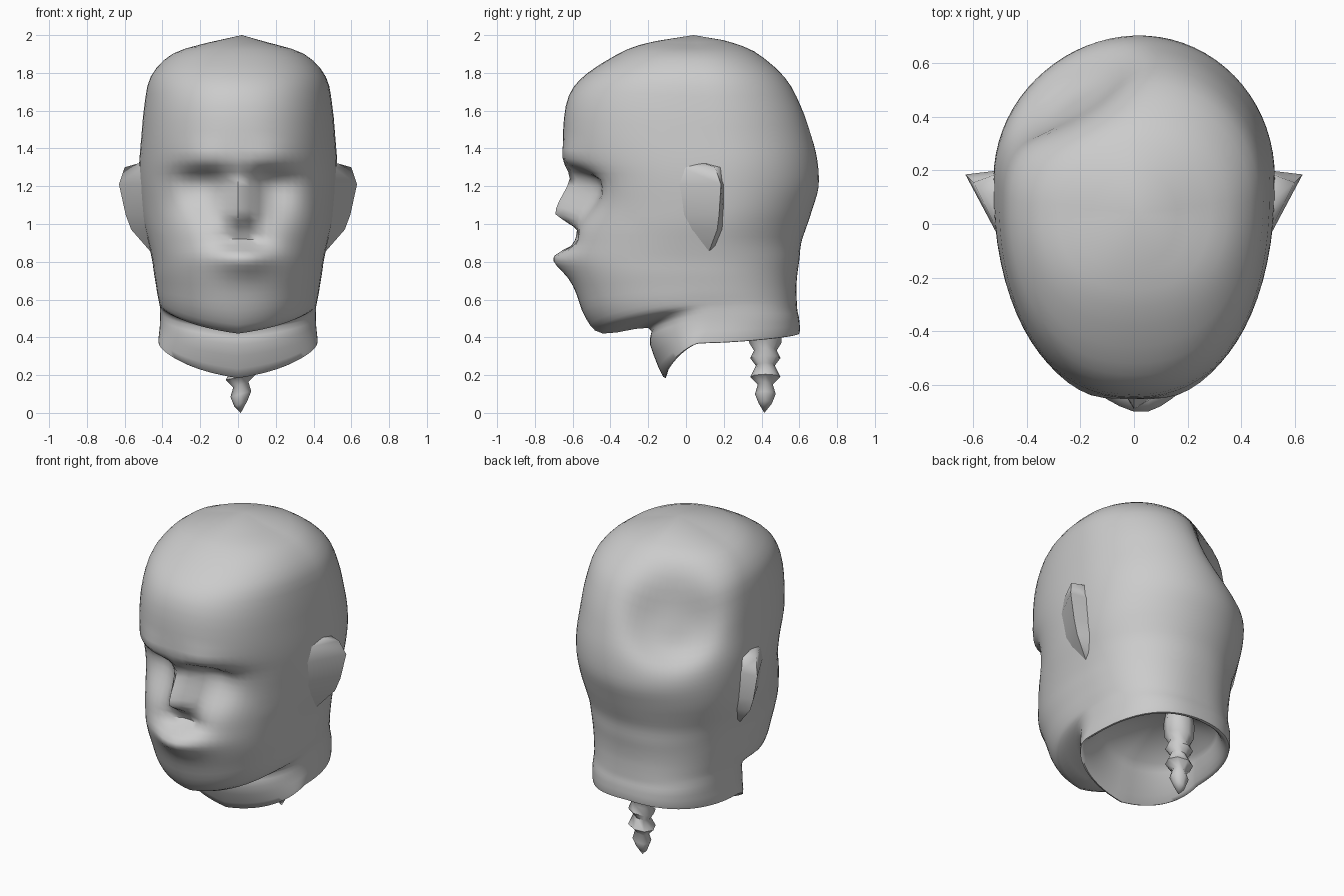
import bpy, bmesh, math
from mathutils import Vector

if "Cube" in bpy.data.objects:
    bpy.data.objects.remove(bpy.data.objects["Cube"])


def finish(name, bm, angle=60):
    bmesh.ops.recalc_face_normals(bm, faces=bm.faces)
    me = bpy.data.meshes.new(name)
    bm.to_mesh(me)
    bm.free()
    ob = bpy.data.objects.new(name, me)
    bpy.context.collection.objects.link(ob)
    bpy.ops.object.select_all(action='DESELECT')
    ob.select_set(True)
    bpy.context.view_layer.objects.active = ob
    bpy.ops.object.shade_smooth_by_angle(angle=math.radians(angle))
    return ob


def loft(bm, rings, start, end):
    vs = [[bm.verts.new(p) for p in r] for r in rings]
    n = len(vs[0])
    for a, b in zip(vs, vs[1:]):
        for i in range(n):
            j = (i + 1) % n
            bm.faces.new((a[i], a[j], b[j], b[i]))
    for ring, tip in ((vs[0], start), (vs[-1], end)):
        t = bm.verts.new(tip)
        for i in range(n):
            bm.faces.new((ring[i], ring[(i + 1) % n], t))


def spow(v, p):
    return math.copysign(abs(v) ** p, v)


# Head sections: front y, front z, back y, back z, half width, side y, side z
SECTIONS = [
    (-.15, 1.97, .20, 1.975, .16, .04, 1.96),
    (-.31, 1.925, .37, 1.92, .35, .06, 1.90),
    (-.52, 1.80, .54, 1.79, .465, .10, 1.78),
    (-.62, 1.68, .63, 1.64, .50, .13, 1.62),
    (-.65, 1.50, .68, 1.48, .515, .15, 1.46),
    (-.635, 1.35, .705, 1.34, .525, .17, 1.33),
    (-.595, 1.24, .705, 1.20, .525, .17, 1.22),
    (-.575, 1.12, .67, 1.08, .515, .17, 1.10),
    (-.575, 1.02, .64, .99, .50, .15, 1.00),
    (-.60, .92, .61, .90, .475, .12, .90),
    (-.63, .83, .60, .81, .455, .11, .81),
    (-.62, .75, .59, .74, .445, .10, .74),
    (-.58, .63, .585, .68, .435, .10, .68),
    (-.53, .50, .585, .63, .427, .10, .63),
    (-.44, .42, .587, .58, .418, .11, .585),
    (-.20, .45, .59, .54, .413, .13, .55),
    (-.19, .36, .60, .49, .413, .13, .47),
    (-.12, .19, .60, .42, .42, .07, .37),
    (-.09, .24, .56, .44, .38, .09, .40),
    (-.04, .45, .52, .54, .32, .18, .50),
]

# Face relief: x, z, width, reach up, reach down, push in y
RELIEF = [
    (-.18, 1.22, .095, .045, .12, .105), (.18, 1.22, .095, .045, .12, .105),
    (-.17, 1.345, .10, .05, .035, -.03), (.17, 1.345, .10, .05, .035, -.03),
    (.02, 1.20, .04, .07, .09, -.04), (.02, 1.055, .05, .10, .035, -.13),
    (.03, .92, .08, .03, .03, .06), (.03, .82, .10, .035, .06, -.075),
    (-.24, .98, .11, .08, .10, -.03), (.24, .98, .11, .08, .10, -.03),
]
DENT, DENT_AIM = Vector((-.27, .53, 1.61)), Vector((.02, .1, 1.2))


def sculpt(p):
    if p.y < -.3 and p.z > .6:
        dy = 0
        for x, z, w, up, down, push in RELIEF:
            h = up if p.z > z else down
            dy += push * math.exp(-((p.x - x) / w) ** 2 / 2 - ((p.z - z) / h) ** 2 / 2)
        p.y += dy
    d = (p - DENT).length
    p += (DENT_AIM - DENT).normalized() * (.12 * math.exp(-(d / .24) ** 3) + .045 * math.exp(-(d / .4) ** 3))
    return p


def section(s):
    yf, zf, yb, zb, hw, ys, zs = s
    ring = []
    round_back = .8 + .18 * min(max((zs - .5) / .5, 0), 1)
    for i in range(72):
        a = math.tau * i / 72
        c, sn = math.cos(a), math.sin(a)
        ye, ze, p = (yf, zf, .87) if c > 0 else (yb, zb, round_back)
        w = .65 * abs(c) ** 1.2 + .35 * (1 - abs(sn) ** .87)
        ring.append(sculpt(Vector((hw * spow(sn, p), ys + (ye - ys) * abs(c) ** p,
                                   zs + (ze - zs) * w))))
    return ring


def spline(a, b, c, d, t):
    return tuple(q + .5 * t * (r - p + t * (2 * p - 5 * q + 4 * r - s + t * (3 * (q - r) + s - p)))
                 for p, q, r, s in zip(a, b, c, d))


# Head with jaw, neck and hollow cut neck in one skin
rings = []
last = len(SECTIONS) - 1
for k in range(last):
    quad = [SECTIONS[min(max(k + o, 0), last)] for o in (-1, 0, 1, 2)]
    rings += [section(spline(*quad, t / 3)) for t in range(3)]
rings.append(section(SECTIONS[-1]))
bm = bmesh.new()
loft(bm, rings, (.02, .04, 2.0), (0, .25, .60))
finish("head", bm)

# Ears flaring backwards: tip x, y, z, then base x, front y, back y
EAR = [(.53, .10, 1.32, .50, .03, .14), (.60, .155, 1.30, .505, -.03, .19),
       (.63, .185, 1.21, .505, -.05, .20), (.595, .175, 1.05, .485, -.04, .20),
       (.565, .165, .97, .46, -.02, .20), (.46, .12, .85, .43, .06, .15)]
for side, name in ((-1, "left_ear"), (1, "right_ear")):
    bm = bmesh.new()
    rows = [[bm.verts.new((side * px, py, z)) for px, py in ((bx, y0), (x, y), (bx, y1))]
            for x, y, z, bx, y0, y1 in EAR]
    for a, b in zip(rows, rows[1:]):
        for i in range(3):
            j = (i + 1) % 3
            bm.faces.new((a[i], a[j], b[j], b[i]))
    bm.faces.new(rows[0])
    bm.faces.new(rows[-1])
    finish(name, bm)

# Knobbly spine hanging from the neck
bm = bmesh.new()
rings = []
for z, r in ((.58, .07), (.45, .09), (.37, .085), (.33, .06), (.29, .08), (.25, .05),
             (.19, .08), (.15, .04), (.10, .055), (.05, .035)):
    rings.append([(.015 + r * math.cos(math.tau * i / 8), .42 + r * math.sin(math.tau * i / 8),
                   z + .015 * math.cos(math.tau * i / 8)) for i in range(8)])
loft(bm, rings, (.015, .42, .62), (.015, .415, 0))
finish("spine", bm)
